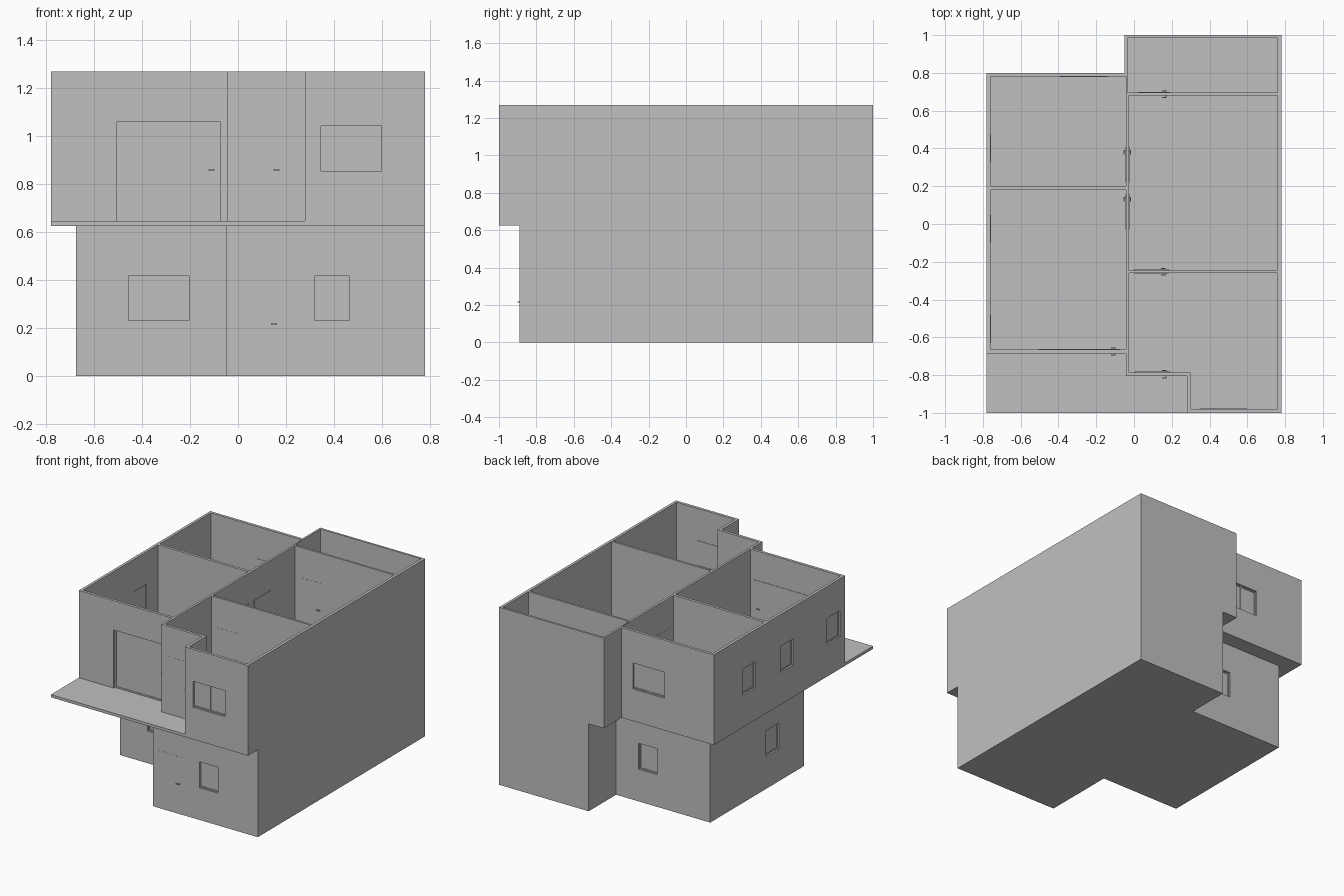
import bpy
import bmesh

cube = bpy.data.objects.get("Cube")
if cube:
    bpy.data.objects.remove(cube, do_unlink=True)

GREY = (0.53, 0.53, 0.53, 1)
mat = bpy.data.materials.new("plain grey")
mat.use_nodes = True
mat.diffuse_color = GREY
mat.node_tree.nodes["Principled BSDF"].inputs["Base Color"].default_value = GREY

FLOOR, SLAB, TOP = 0.625, 0.645, 1.27   # storey heights
WALL = 0.02


def rect(x0, x1, y0, y1):
    return [(x0, y0), (x1, y0), (x1, y1), (x0, y1)]


def prisms(name, parts):
    """One object from a list of (plan outline, bottom, top)."""
    bm = bmesh.new()
    for outline, z0, z1 in parts:
        face = bm.faces.new([bm.verts.new((x, y, z0)) for x, y in outline])
        side = bmesh.ops.extrude_face_region(bm, geom=[face])["geom"]
        bmesh.ops.translate(bm, vec=(0, 0, z1 - z0),
                            verts=[v for v in side if isinstance(v, bmesh.types.BMVert)])
    bmesh.ops.recalc_face_normals(bm, faces=bm.faces)
    mesh = bpy.data.meshes.new(name)
    bm.to_mesh(mesh)
    bm.free()
    mesh.materials.append(mat)
    obj = bpy.data.objects.new(name, mesh)
    bpy.context.collection.objects.link(obj)
    return obj


def cut(obj, parts):
    """Subtract prisms from an object, then discard the cutter."""
    cutter = prisms("cutter", parts)
    cutter.hide_render = True
    mod = obj.modifiers.new("cut", "BOOLEAN")
    mod.operation, mod.solver, mod.object = "DIFFERENCE", "EXACT", cutter
    bpy.context.view_layer.objects.active = obj
    bpy.ops.object.modifier_apply(modifier=mod.name)
    bpy.data.objects.remove(cutter, do_unlink=True)


def slot(wall, u0, u1, d0, d1, z0, z1):
    """Box on a wall: u runs along it, d goes inward from its outer face."""
    axis, face, out = wall
    a, b = sorted((face - out * d0, face - out * d1))
    plan = rect(u0, u1, a, b) if axis == "y" else rect(a, b, u0, u1)
    return plan, z0, z1


def framed(name, wall, u0, u1, z0, z1, panes, bar=0.008):
    """Recessed frame with glass or a panel behind it."""
    d0, d1 = 0.012, 0.023
    parts = [slot(wall, u0, u0 + bar, d0, d1, z0, z1),
             slot(wall, u1 - bar, u1, d0, d1, z0, z1),
             slot(wall, u0 + bar, u1 - bar, d0, d1, z1 - bar, z1),
             slot(wall, u0 + bar, u1 - bar, d0, d1, z0, z0 + bar),
             slot(wall, u0 + bar, u1 - bar, 0.016, 0.02, z0 + bar, z1 - bar)]
    if panes == 2:
        mid = (u0 + u1) / 2
        parts.append(slot(wall, mid - bar / 2, mid + bar / 2, d0, d1, z0 + bar, z1 - bar))
    prisms(name, parts)


def handle(name, wall, u, z, thick=WALL):
    """Lever on both sides of a door."""
    parts = []
    for d, s in ((0, -1), (thick, 1)):
        parts.append(slot(wall, u, u + 0.025, d + s * 0.007, d + s * 0.012, z, z + 0.006))
        parts.append(slot(wall, u + 0.02, u + 0.025, d, d + s * 0.007, z, z + 0.006))
    prisms(name, parts)


# Storey shells with rooms cut out
lower_walls = prisms("lower_walls", [([
    (0.78, -0.89), (0.78, 1), (0.07, 1), (0.07, 0.69), (-0.675, 0.69),
    (-0.675, -0.37), (-0.05, -0.37), (-0.05, -0.89)], 0, FLOOR)])
cut(lower_walls, [(r, WALL, TOP) for r in (
    rect(-0.655, -0.05, -0.35, 0.67),
    rect(-0.03, 0.76, -0.87, 0.67),
    rect(0.09, 0.76, 0.69, 0.98))])

upper_walls = prisms("upper_walls", [([
    (-0.78, -0.685), (-0.043, -0.685), (-0.043, -0.805), (0.28, -0.805), (0.28, -1),
    (0.78, -1), (0.78, 1), (-0.05, 1), (-0.05, 0.8), (-0.78, 0.8)], SLAB, TOP)])
cut(upper_walls, [(r, FLOOR, TOP + 0.1) for r in (
    rect(-0.76, -0.043, 0.2, 0.78),
    rect(-0.76, -0.043, -0.665, 0.18),
    rect(-0.027, 0.76, -0.245, 0.68),
    rect(-0.035, 0.76, 0.695, 0.985),
    [(-0.027, -0.785), (0.3, -0.785), (0.3, -0.98), (0.76, -0.98),
     (0.76, -0.26), (-0.027, -0.26)])])

# Floor slab with the front balcony
prisms("balcony_slab", [([
    (-0.78, -1), (0.78, -1), (0.78, 1), (-0.05, 1), (-0.05, 0.8), (-0.78, 0.8)],
    FLOOR, SLAB)])

# Windows: name, wall, centre, number of panes
LOWER = [("front_left", ("y", -0.37, -1), -0.33, 2),
         ("front_right", ("y", -0.89, -1), 0.393, 1),
         ("back", ("y", 0.69, 1), -0.18, 1),
         ("side", ("x", -0.675, -1), -0.015, 1)]
UPPER = [("front", ("y", -1, -1), 0.472, 2),
         ("back", ("y", 0.8, 1), -0.265, 2),
         ("side_back", ("x", -0.78, -1), 0.4, 1),
         ("side_middle", ("x", -0.78, -1), -0.025, 1),
         ("side_front", ("x", -0.78, -1), -0.555, 1)]
PORCH = ("y", -0.685, -1)
D0, D1, DZ = -0.505, -0.075, 1.06      # wide balcony door

for level, shell, specs, sill in (("lower", lower_walls, LOWER, 0.23),
                                  ("upper", upper_walls, UPPER, 0.855)):
    holes = []
    for name, wall, mid, panes in specs:
        half = 0.126 if panes == 2 else 0.073
        box = (mid - half, mid + half)
        holes.append(slot(wall, *box, -0.01, 0.03, sill, sill + 0.186))
        framed(f"{level}_window_{name}", wall, *box, sill, sill + 0.186, panes)
    if level == "upper":
        holes.append(slot(PORCH, D0, D1, -0.01, 0.03, FLOOR, DZ))
    cut(shell, holes)

framed("balcony_door", PORCH, D0, D1, SLAB, DZ, 1, 0.01)
handle("balcony_door_handle", PORCH, -0.122, 0.857)

# Nearly flush doors: name, wall, start, end, base, wall thickness
DOORS = [("entrance_door", ("y", -0.89, -1), 0.0, 0.18, 0, WALL),
         ("upper_entrance_door", ("y", -0.805, -1), 0.005, 0.19, SLAB, WALL),
         ("front_room_door", ("y", -0.26, -1), 0.0, 0.185, SLAB, 0.015),
         ("stair_door", ("y", 0.68, -1), 0.02, 0.19, SLAB, 0.015),
         ("left_room_door", ("x", -0.043, -1), -0.03, 0.16, SLAB, 0.016),
         ("back_room_door", ("x", -0.043, -1), 0.22, 0.41, SLAB, 0.016)]
for name, wall, u0, u1, base, thick in DOORS:
    prisms(name, [slot(wall, u0, u1, -0.001, thick + 0.003, base, base + 0.41)])
    handle(name + "_handle", wall, u1 - 0.042, base + 0.212, thick)
